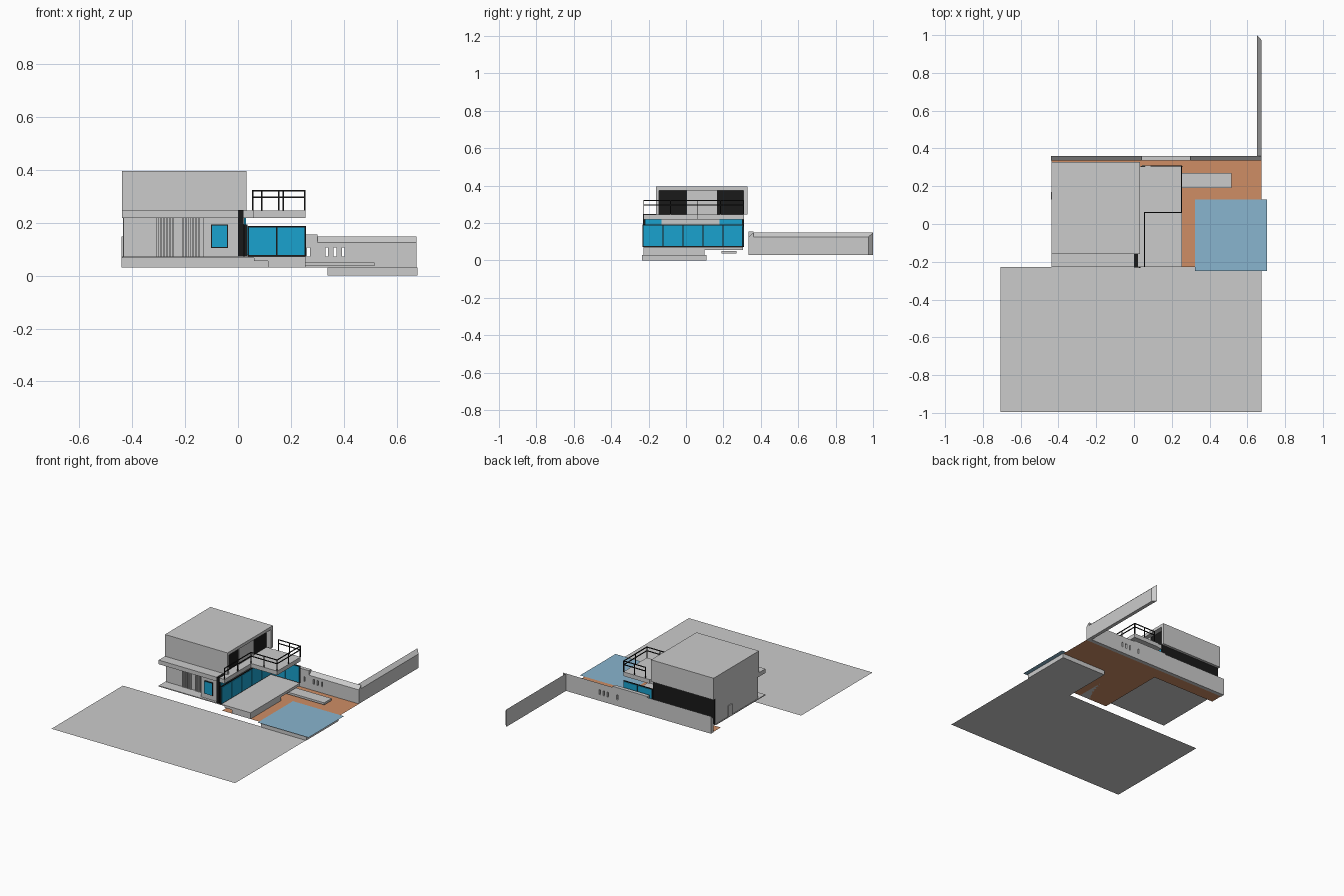
import bpy


def material(name, color):
    m = bpy.data.materials.new(name)
    m.diffuse_color = color
    return m


GLASS = material("glass_blue", (0.01, 0.36, 0.62, 1))
BLACK = material("black", (0.01, 0.01, 0.01, 1))
TILE = material("terracotta", (0.62, 0.27, 0.13, 1))
WATER = material("water", (0.25, 0.46, 0.62, 1))


def mesh(name, verts, faces, mat=None):
    me = bpy.data.meshes.new(name)
    me.from_pydata(verts, [], faces)
    ob = bpy.data.objects.new(name, me)
    bpy.context.collection.objects.link(ob)
    if mat:
        me.materials.append(mat)
    return ob


def box(name, x0, x1, y0, y1, z0, z1, mat=None):
    v = [(x, y, z) for z in (z0, z1) for x, y in ((x0, y0), (x1, y0), (x1, y1), (x0, y1))]
    f = [(3, 2, 1, 0), (4, 5, 6, 7)] + [(i, (i + 1) % 4, (i + 1) % 4 + 4, i + 4) for i in range(4)]
    return mesh(name, v, f, mat)


def sheet(name, x0, x1, y0, y1, z, mat=None):
    return mesh(name, [(x0, y0, z), (x1, y0, z), (x1, y1, z), (x0, y1, z)], [(0, 1, 2, 3)], mat)


def prism(name, start, end):
    n = len(start)
    faces = [tuple(reversed(range(n))), tuple(range(n, 2 * n))]
    faces += [(i, (i + 1) % n, (i + 1) % n + n, i + n) for i in range(n)]
    return mesh(name, start + end, faces)


# Site: lawn, terrace, pool
sheet("lawn", -0.706, 0.675, -0.995, -0.228, 0.0)
sheet("terrace_main", 0.04, 0.337, -0.228, 0.335, 0.03, TILE)
sheet("terrace_back", 0.337, 0.675, 0.11, 0.335, 0.03, TILE)
sheet("terrace_strip", -0.437, 0.04, 0.25, 0.335, 0.03, TILE)
box("pool_basin", 0.337, 0.678, -0.235, 0.11, 0.0, 0.03)
sheet("pool_water", 0.322, 0.705, -0.25, 0.13, 0.033, WATER)

# Boundary walls with sloping tops
prof = [(0.335, 0.03), (0.36, 0.03), (0.36, 0.148), (0.335, 0.125)]
back_wall = prism("back_wall", [(-0.44, y, z) for y, z in prof], [(0.674, y, z) for y, z in prof])
prof = [(0.674, 0.03), (0.65, 0.03), (0.65, 0.148), (0.674, 0.125)]
prism("side_wall", [(x, 0.36 - (x > 0.66) * 0.025, z) for x, z in prof],
      [(x, 1.0 - (x > 0.66) * 0.025, z) for x, z in prof])
box("wall_block", 0.04, 0.3, 0.335, 0.36, 0.12, 0.155)
for x in (0.266, 0.335, 0.366, 0.397):
    cutter = box("slot_cutter", x - 0.005, x + 0.005, 0.3, 0.4, 0.072, 0.105)
    cutter.hide_render = True
    cutter.hide_viewport = True
    m = back_wall.modifiers.new("slot", "BOOLEAN")
    m.object = cutter
    m.solver = "EXACT"

# Floor, deck and bench
box("floor_slab", -0.437, 0.06, -0.228, 0.305, 0.066, 0.072)
box("deck_top", 0.06, 0.254, -0.228, 0.305, 0.055, 0.072)
box("deck_front", 0.113, 0.254, -0.228, 0.1, 0.03, 0.055)
box("deck_bench", 0.2, 0.515, 0.19, 0.27, 0.036, 0.05)

# Ground storey walls
box("front_wall", -0.432, -0.13, -0.155, -0.14, 0.072, 0.218)
for gx in (-0.307, -0.21):
    for i in range(6):
        box("front_slat", gx + i * 0.012, gx + i * 0.012 + 0.006, -0.162, -0.155, 0.072, 0.218)
box("entry_wall", -0.13, 0.0, -0.212, -0.2, 0.072, 0.218)
box("entry_return", -0.13, -0.118, -0.2, -0.14, 0.072, 0.218)
box("window_frame", -0.102, -0.038, -0.217, -0.212, 0.104, 0.192, BLACK)
box("window_pane", -0.098, -0.042, -0.219, -0.217, 0.108, 0.188, GLASS)
box("black_fin", 0.0, 0.02, -0.23, -0.155, 0.072, 0.248, BLACK)
box("left_wall", -0.434, -0.42, -0.14, 0.305, 0.072, 0.218)
box("left_pilaster", -0.44, -0.434, 0.13, 0.17, 0.072, 0.148)
box("rear_dark_wall", -0.432, 0.03, 0.3, 0.31, 0.072, 0.246, BLACK)

# Glazed side facing the pool: five panes, clerestory above
box("side_frame", 0.025, 0.035, -0.232, 0.305, 0.072, 0.192, BLACK)
for i in range(5):
    y = -0.23 + i * 0.107
    box("side_pane", 0.035, 0.039, y + 0.003, y + 0.104, 0.078, 0.186, GLASS)
box("clerestory_wall", 0.02, 0.03, -0.13, 0.18, 0.192, 0.218)
for y0, y1 in ((-0.22, -0.13), (0.18, 0.303)):
    box("clerestory_pane", 0.022, 0.03, y0, y1, 0.192, 0.218, GLASS)

# Glazed screen at the back of the deck
box("screen_frame", 0.038, 0.256, 0.302, 0.308, 0.072, 0.187, BLACK)
for x in (0.042, 0.149):
    for y in (0.299, 0.308):
        box("screen_pane", x, x + 0.102, y, y + 0.003, 0.077, 0.182, GLASS)

# First floor slab and balcony
box("floor_plate", -0.437, 0.058, -0.228, 0.305, 0.218, 0.246)
box("balcony_plate", 0.058, 0.254, 0.058, 0.31, 0.218, 0.246)

# Upper storey: hood open towards the balcony, recessed glazing
box("upper_roof", -0.437, 0.033, -0.16, 0.328, 0.374, 0.394)
box("upper_front", -0.437, 0.033, -0.16, -0.145, 0.246, 0.374)
box("upper_back", -0.437, 0.033, 0.308, 0.328, 0.246, 0.374)
box("upper_left", -0.437, -0.42, -0.145, 0.308, 0.246, 0.374)
box("upper_middle_wall", -0.01, 0.005, 0.005, 0.166, 0.246, 0.374)
for y0, y1 in ((-0.145, 0.005), (0.166, 0.308)):
    box("upper_dark_glazing", -0.01, 0.0, y0, y1, 0.246, 0.374, BLACK)

# Railing following the slab edge
path = [(0.056, -0.226), (0.056, 0.06), (0.252, 0.06), (0.252, 0.308), (0.09, 0.308)]
r = 0.0025
for (xa, ya), (xb, yb) in zip(path, path[1:]):
    for z in (0.295, 0.32):
        box("rail", min(xa, xb) - r, max(xa, xb) + r, min(ya, yb) - r, max(ya, yb) + r, z - r, z + r, BLACK)
    for t in (0, 0.5, 1):
        x, y = xa + (xb - xa) * t, ya + (yb - ya) * t
        box("rail_post", x - r, x + r, y - r, y + r, 0.246, 0.32, BLACK)
